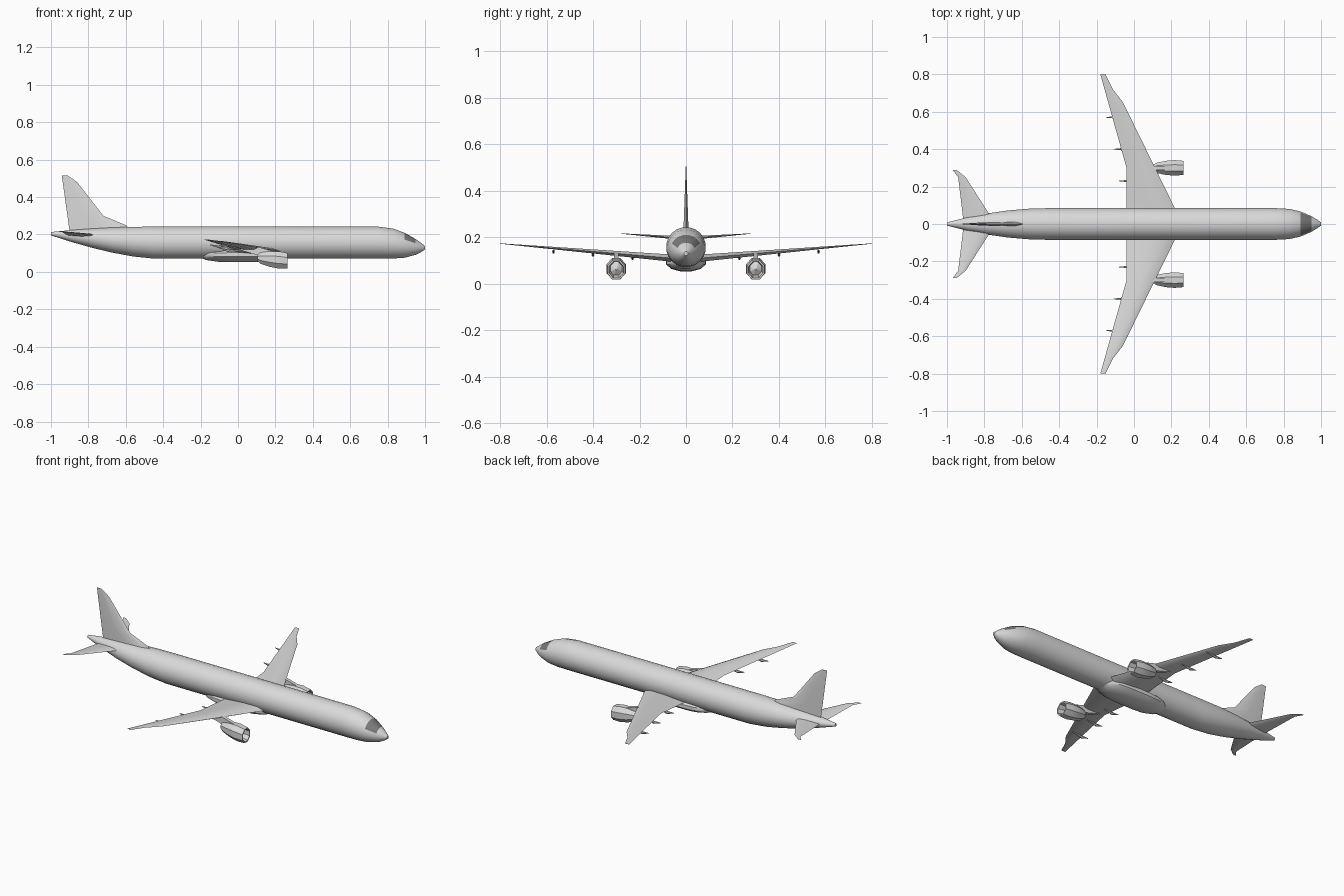
import bpy, bmesh, math

cube = bpy.data.objects.get("Cube")
if cube:
    bpy.data.objects.remove(cube, do_unlink=True)


def material(name, value):
    paint = bpy.data.materials.new(name)
    paint.use_nodes = True
    colour = (value, value, value, 1)
    paint.diffuse_color = colour
    paint.node_tree.nodes["Principled BSDF"].inputs["Base Color"].default_value = colour
    return paint


light_grey = material("light grey", 0.7)
windscreen_grey = material("windscreen grey", 0.2)


def loft(name, rings, smooth_angle):
    """Skin equal-sized point loops and cap both ends."""
    bm = bmesh.new()
    loops = [[bm.verts.new(point) for point in ring] for ring in rings]
    for near, far in zip(loops, loops[1:]):
        for i in range(len(near)):
            bm.faces.new((near[i - 1], near[i], far[i], far[i - 1]))
    bm.faces.new(loops[0])
    bm.faces.new(loops[-1])
    bmesh.ops.recalc_face_normals(bm, faces=bm.faces)
    mesh = bpy.data.meshes.new(name)
    bm.to_mesh(mesh)
    bm.free()
    mesh.materials.append(light_grey)
    part = bpy.data.objects.new(name, mesh)
    bpy.context.collection.objects.link(part)
    bpy.ops.object.select_all(action='DESELECT')
    part.select_set(True)
    bpy.context.view_layer.objects.active = part
    bpy.ops.object.shade_smooth_by_angle(angle=math.radians(smooth_angle))
    return part


def ellipse(x, y, half_width, bottom, top, sides):
    """Upright elliptical section across the length of the aircraft."""
    middle, half_height = (top + bottom) / 2, (top - bottom) / 2
    turns = [math.tau * (i + 0.5) / sides for i in range(sides)]
    return [(x, y + half_width * math.sin(turn), middle + half_height * math.cos(turn))
            for turn in turns]


def foil(name, stations, root_thickness, place):
    """Tapering blade; each station is span, leading edge and trailing edge."""
    root, tip = stations[0][0], stations[-1][0]
    rings = []
    for span, leading, trailing in stations:
        thickness = root_thickness * (0.06 + (tip - span) / (tip - root))
        ring = []
        for i in range(8):
            turn = math.tau * i / 8
            along = (1 - math.cos(turn)) / 2
            bulge = math.sin(turn) * (1.3 - along) * thickness
            ring.append(place(leading + (trailing - leading) * along, span, bulge))
        rings.append(ring)
    return loft(name, rings, 30)


def fuselage_section(x):
    """Constant tube, with a drooping nose and an upswept tail."""
    nose = max(0, (x - 0.75) / 0.25)
    tail = max(0, (-0.45 - x) / 0.55)
    half_width = 0.086 * (1 - 0.9 * nose ** 2.5 - 0.9 * tail ** 2)
    bottom = 0.07 + 0.05 * nose ** 4 + 0.125 * tail ** 1.5
    top = 0.243 - 0.105 * nose ** 2 - 0.03 * tail ** 2
    return ellipse(x, 0, half_width, bottom, top, 20)


# Fuselage with windscreen faces on the upper nose
tail_cuts = [-1 + 0.11 * i for i in range(6)]
nose_cuts = [0.75, 0.83, 0.89, 0.95, 0.98, 1]
fuselage = loft("fuselage", [fuselage_section(x) for x in tail_cuts + nose_cuts], 40)
fuselage.data.materials.append(windscreen_grey)
for face in fuselage.data.polygons:
    if 0.89 < face.center.x < 0.95 and face.normal.z > 0.5:
        face.material_index = 1

# Wing-to-body fairing under the belly
fairing_rings = []
for i in range(-4, 5):
    along = i / 4
    swell = 1.1 - along ** 4
    fairing_rings.append(ellipse(0.02 + 0.25 * along, 0, 0.08 * swell,
                                 0.09 - 0.036 * swell, 0.1 + 0.03 * swell, 12))
loft("belly_fairing", fairing_rings, 40)

# Vertical fin with a curved dorsal fillet
fin_edge = [(0.2, -0.55), (0.25, -0.6), (0.3, -0.72), (0.48, -0.86), (0.515, -0.91)]
foil("tail_fin", [(height, leading, -0.87 - 0.14 * height) for height, leading in fin_edge],
     0.014, lambda x, span, bulge: (x, bulge, span))

# Wing outline: straight swept leading edge, kinked trailing edge, raked tip
wing_outline = []
for span in (0.05, 0.3, 0.65, 0.72, 0.8):
    rake = 0.02 if span > 0.7 else 0
    wing_outline.append((span, 0.26 - 0.49 * span - rake, -0.04 - 0.28 * max(0, span - 0.3)))

tailplane_outline = [(0, -0.74, -0.91), (0.25, -0.9, -0.94), (0.29, -0.95, -0.97)]

# Engine shape: fraction of length, fraction of radius, ending inside the intake
engine_profile = [(0, 0.4), (0.1, 0.65), (0.4, 0.9), (0.7, 1), (1, 0.9),
                  (1, 0.75), (0.7, 0.6), (0.8, 0.1)]

for side, sign in (("front", -1), ("back", 1)):
    foil(side + "_wing", wing_outline, 0.018,
         lambda x, span, bulge: (x, sign * span, 0.104 + 0.085 * span + bulge))
    foil(side + "_stabiliser", tailplane_outline, 0.01,
         lambda x, span, bulge: (x, sign * span, 0.194 + 0.075 * span + bulge))

    # Engine nacelle with a recessed intake
    engine_y = sign * 0.3
    engine_rings = []
    for along, size in engine_profile:
        middle, radius = 0.075 - 0.016 * along, 0.05 * size
        engine_rings.append(ellipse(0.105 + 0.16 * along, engine_y, 0.9 * radius,
                                    middle - radius, middle + radius, 8))
    loft(side + "_engine", engine_rings, 25)

    # Pylon joining the engine to the wing
    pylon_outline = [(0, 0.12), (0.1, 0.135), (0.21, 0.105), (0.12, 0.085)]
    loft(side + "_pylon", [[(x, engine_y + offset, z) for x, z in pylon_outline]
                           for offset in (-0.01, 0.01)], 30)

    # Flap track fairings beneath the trailing edge
    for place, span, rear in (("inner", 0.23, -0.08), ("middle", 0.4, -0.11),
                              ("outer", 0.57, -0.15)):
        top = 0.1 + 0.08 * span
        loft(f"{side}_{place}_flap_fairing",
             [ellipse(rear + 0.11 * along, sign * span, 0.006 * size,
                      top - 0.018 * size, top, 6)
              for along, size in ((0, 0.2), (0.4, 1), (1, 0.2))], 40)
